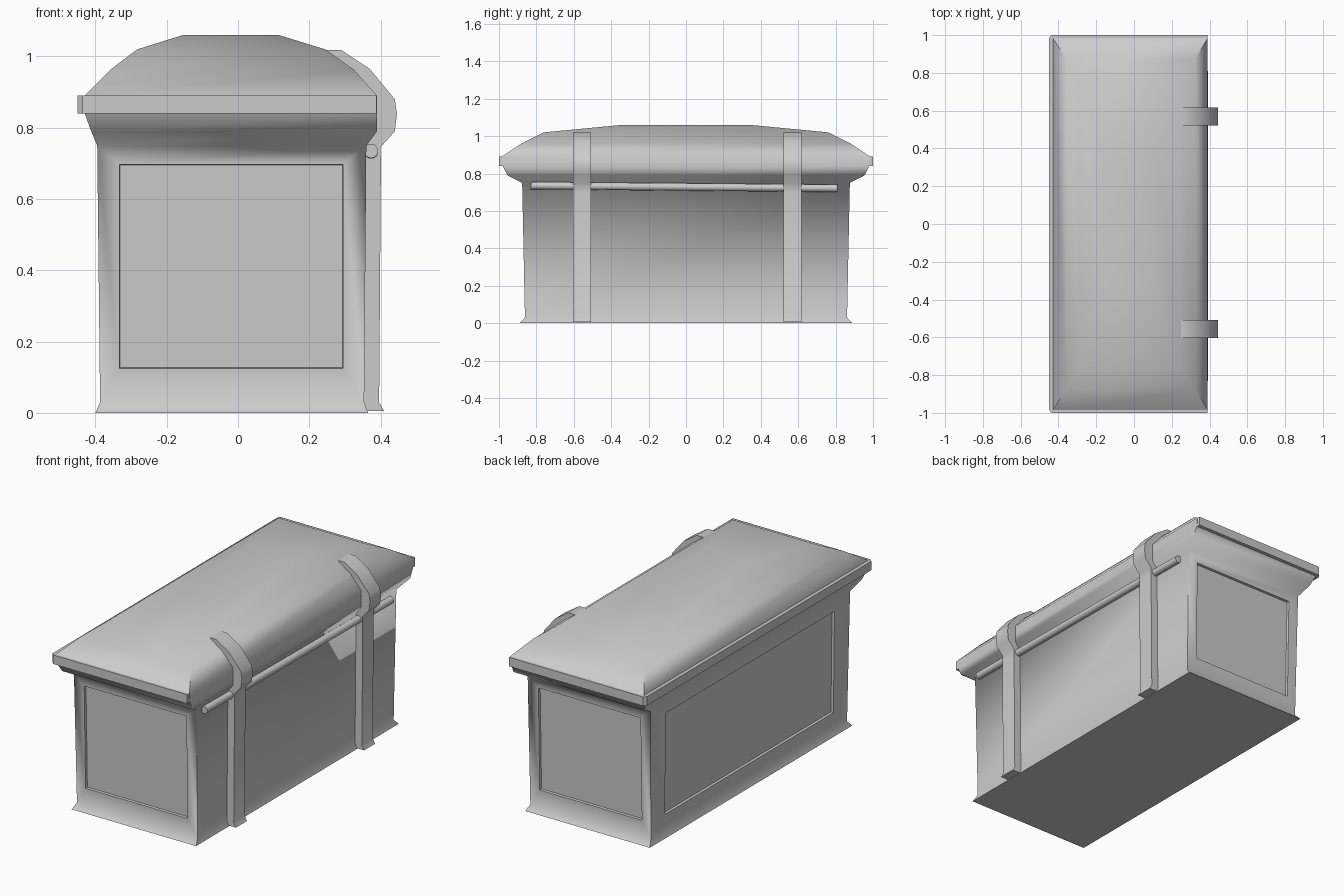
import bpy, bmesh, math
from mathutils import Vector

if "Cube" in bpy.data.objects:
    bpy.data.objects.remove(bpy.data.objects["Cube"])


def finish(bm, name, angle):
    bmesh.ops.recalc_face_normals(bm, faces=bm.faces)
    me = bpy.data.meshes.new(name)
    bm.to_mesh(me)
    bm.free()
    ob = bpy.data.objects.new(name, me)
    bpy.context.collection.objects.link(ob)
    bpy.ops.object.select_all(action='DESELECT')
    ob.select_set(True)
    bpy.context.view_layer.objects.active = ob
    bpy.ops.object.shade_smooth_by_angle(angle=math.radians(angle))
    return ob


def loft(rings):
    """Stack of rectangles (z, left x, right x, half length); returns walls per level."""
    bm = bmesh.new()
    loops = [[bm.verts.new(p) for p in ((l, -h, z), (r, -h, z), (r, h, z), (l, h, z))]
             for z, l, r, h in rings]
    walls = [[bm.faces.new((a[i], a[(i + 1) % 4], b[(i + 1) % 4], b[i])) for i in range(4)]
             for a, b in zip(loops, loops[1:])]
    bm.faces.new(loops[0][::-1])
    bm.faces.new(loops[-1])
    bm.normal_update()
    return bm, walls


def prism(points, offset):
    """Extrude a closed outline along an offset vector."""
    bm = bmesh.new()
    face = bm.faces.new([bm.verts.new(p) for p in points])
    ext = bmesh.ops.extrude_face_region(bm, geom=[face], use_keep_orig=True)
    moved = [g for g in ext['geom'] if isinstance(g, bmesh.types.BMVert)]
    bmesh.ops.translate(bm, verts=moved, vec=offset)
    return bm


def recess(bm, face, axis, lo, hi, z0, z1):
    """Sink a rectangular panel into a slightly leaning wall."""
    origin, normal = face.verts[0].co.copy(), face.normal.copy()
    depth_axis = 1 - axis
    bmesh.ops.inset_individual(bm, faces=[face], thickness=0.05)
    c = face.calc_center_median()
    for v in face.verts:
        p = Vector(v.co)
        p[axis] = lo if p[axis] < c[axis] else hi
        p.z = z0 if p.z < c.z else z1
        p[depth_axis] -= (p - origin).dot(normal) / normal[depth_axis]
        v.co = p
    bmesh.ops.inset_individual(bm, faces=[face], thickness=0.002, depth=-0.014)


# Body with flared foot and neck, panels on front, back and left
bm, walls = loft([(0, -0.40, 0.365, 0.89), (0.03, -0.387, 0.354, 0.861),
                  (0.75, -0.395, 0.36, 0.876), (0.79, -0.412, 0.39, 0.955),
                  (0.84, -0.43, 0.39, 0.98)])
front, right, back, left = walls[1]
recess(bm, front, 0, -0.333, 0.295, 0.125, 0.697)
recess(bm, back, 0, -0.333, 0.295, 0.125, 0.697)
recess(bm, left, 1, -0.74, 0.74, 0.125, 0.69)
finish(bm, "chest_body", 66)

# Domed faceted lid
bm, walls = loft([(0.84, -0.43, 0.39, 0.98), (0.89, -0.43, 0.39, 0.985),
                  (0.963, -0.358, 0.325, 0.875), (1.02, -0.283, 0.245, 0.76),
                  (1.06, -0.155, 0.115, 0.34)])
finish(bm, "chest_lid", 46)

# Rim band around three sides of the lid
outline = [(0.388, -1), (-0.436, -1), (-0.45, -0.984), (-0.45, 0.984), (-0.436, 1), (0.388, 1)]
finish(prism([(x, y, 0.84) for x, y in outline], (0, 0, 0.05)), "rim_band", 20)

# Two straps following the hinge side
outer = [(0.29, 1.018), (0.37, 0.965), (0.44, 0.88), (0.446, 0.84), (0.44, 0.79),
         (0.40, 0.745), (0.401, 0.70), (0.396, 0.03), (0.41, 0.005)]
inner = [(0.362, 0.005), (0.35, 0.03), (0.355, 0.75), (0.385, 0.79), (0.385, 0.89),
         (0.32, 0.962), (0.245, 1.018)]
for name, y in (("front_strap", -0.555), ("back_strap", 0.57)):
    finish(prism([(x, y - 0.048, z) for x, z in outer + inner], (0, 0.096, 0)), name, 46)

# Hinge rod, tilted very slightly
a, b = Vector((0.373, -0.83, 0.735)), Vector((0.373, 0.81, 0.721))
bpy.ops.mesh.primitive_cylinder_add(vertices=16, radius=0.02, depth=(b - a).length,
                                    location=(a + b) / 2,
                                    rotation=(b - a).to_track_quat('Z', 'Y').to_euler())
bpy.context.object.name = "hinge_rod"
bpy.ops.object.shade_smooth_by_angle(angle=math.radians(40))
